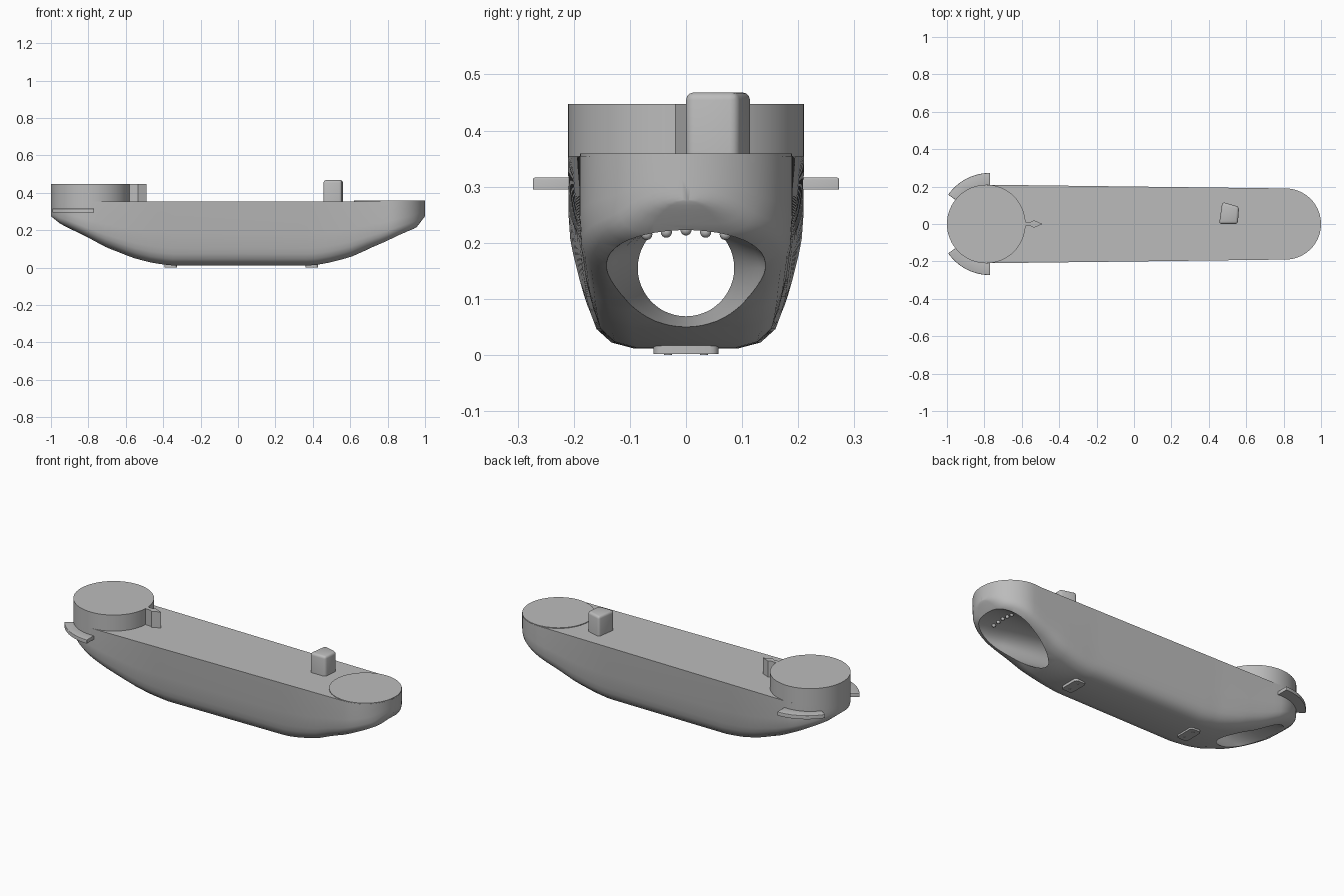
import bpy
import bmesh
from math import sin, cos, pi, radians, sqrt
from mathutils import Matrix

if "Cube" in bpy.data.objects:
    bpy.data.objects.remove(bpy.data.objects["Cube"])

grey = bpy.data.materials.new("plain grey")
grey.use_nodes = True
grey.diffuse_color = (0.5, 0.5, 0.5, 1)
grey.node_tree.nodes["Principled BSDF"].inputs["Base Color"].default_value = (0.5, 0.5, 0.5, 1)


def interp(x, table):
    for (xa, a), (xb, b) in zip(table, table[1:]):
        if x <= xb:
            return a + (b - a) * max(0, x - xa) / (xb - xa)
    return table[-1][1]


def finish(name, bm, angle=35):
    bmesh.ops.recalc_face_normals(bm, faces=bm.faces)
    mesh = bpy.data.meshes.new(name)
    bm.to_mesh(mesh)
    bm.free()
    mesh.materials.append(grey)
    obj = bpy.data.objects.new(name, mesh)
    bpy.context.collection.objects.link(obj)
    smooth(obj, angle)
    return obj


def smooth(obj, angle=35):
    bpy.ops.object.select_all(action='DESELECT')
    obj.select_set(True)
    bpy.context.view_layer.objects.active = obj
    bpy.ops.object.shade_smooth_by_angle(angle=radians(angle))


def loft(name, rings):
    bm = bmesh.new()
    loops = [[bm.verts.new(p) for p in ring] for ring in rings]
    n = len(loops[0])
    for a, b in zip(loops, loops[1:]):
        for i in range(n):
            j = (i + 1) % n
            bm.faces.new((a[i], a[j], b[j], b[i]))
    bm.faces.new(loops[0])
    bm.faces.new(loops[-1])
    return finish(name, bm)


def prism(name, outline, z0, z1, bevel=0.0):
    bm = bmesh.new()
    base = bm.faces.new([bm.verts.new((x, y, z0)) for x, y in outline])
    top = bmesh.ops.extrude_face_region(bm, geom=[base])["geom"]
    verts = [v for v in top if isinstance(v, bmesh.types.BMVert)]
    bmesh.ops.translate(bm, verts=verts, vec=(0, 0, z1 - z0))
    if bevel:
        edges = [e for e in bm.edges if max(v.co.z for v in e.verts) > z0 + 1e-5]
        bmesh.ops.bevel(bm, geom=edges, offset=bevel, segments=3,
                        profile=0.5, affect='EDGES')
    return finish(name, bm)


def circle(cx, cy, r, n=64):
    return [(cx + r * cos(2 * pi * i / n), cy + r * sin(2 * pi * i / n)) for i in range(n)]


# Hull: sections lofted from the tower end to the low end
DECK, TOWER_X, TOWER_R, NOSE_X, NOSE_R = 0.355, -0.79, 0.21, 0.81, 0.19
KEEL = [(-1, 0.275), (-0.95, 0.235), (-0.72, 0.115), (-0.56, 0.052), (-0.46, 0.026),
        (-0.36, 0.012), (0.4, 0.012), (0.48, 0.025), (0.6, 0.056), (0.7, 0.1),
        (0.78, 0.13), (0.95, 0.21), (1, 0.275)]
# height fraction, width share amidships, width share at the ends
SECTION = [(1, 1, 1), (0.5, 0.92, 1), (0.27, 0.87, 0.985), (0.18, 0.83, 0.95),
           (0.1, 0.78, 0.89), (0.03, 0.65, 0.75), (0, 0.46, 0.55)]


def plan_width(x):
    if x < TOWER_X:
        return sqrt(max(0, TOWER_R ** 2 - (x - TOWER_X) ** 2))
    if x > NOSE_X:
        return sqrt(max(0, NOSE_R ** 2 - (x - NOSE_X) ** 2))
    return interp(x, [(TOWER_X, TOWER_R), (NOSE_X, NOSE_R)])


def hull_ring(x):
    w, keel = plan_width(x), interp(x, KEEL)
    end = interp(abs(x), [(0.4, 0), (0.8, 1)])
    side = [(w * (m + (e - m) * end), keel + (DECK - keel) * t) for t, m, e in SECTION]
    return [(x, y, z) for y, z in side] + [(x, -y, z) for y, z in reversed(side)]


arc = [0.04 + (pi / 2 - 0.04) * i / 14 for i in range(15)]
stations = [TOWER_X - TOWER_R * cos(a) for a in arc]
stations += [TOWER_X + (NOSE_X - TOWER_X) * i / 40 for i in range(1, 40)]
stations += [NOSE_X + NOSE_R * cos(a) for a in reversed(arc)]
hull = loft("hull", [hull_ring(x) for x in stations])

# Tunnel: round bore flaring to wide mouths under both ends
FLARE = [(0.4, 0.086), (0.58, 0.105), (0.7, 0.122), (0.8, 0.14), (0.95, 0.15), (1.1, 0.155)]
ROOF = [(0.55, 0.086), (0.95, 0.068), (1.1, 0.064)]


def bore_ring(x):
    r, top = interp(abs(x), FLARE), interp(abs(x), ROOF)
    ring = []
    for i in range(48):
        a = 2 * pi * i / 48
        ring.append((x, r * cos(a), 0.155 + sin(a) * (top if sin(a) > 0 else r)))
    return ring


cutter = loft("tunnel_cutter", [bore_ring(-1.1 + 0.05 * i) for i in range(45)])
cutter.hide_render = True
cut = hull.modifiers.new("tunnel", 'BOOLEAN')
cut.operation = 'DIFFERENCE'
cut.solver = 'EXACT'
cut.object = cutter
bpy.context.view_layer.objects.active = hull
bpy.ops.object.modifier_apply(modifier=cut.name)
bpy.data.objects.remove(cutter)
smooth(hull)

# Round tower with pointed fin, and the thin disc at the low end
prism("tower", circle(TOWER_X, 0, TOWER_R), 0.32, 0.447)
prism("end_disc", circle(NOSE_X, 0, NOSE_R - 0.001), 0.35, 0.359)
half = [(-0.6, 0.012), (-0.55, 0.012), (-0.535, 0.02)]
prism("tower_fin", half + [(-0.49, 0)] + [(x, -y) for x, y in reversed(half)], 0.35, 0.447)

# Upright block on the deck
prism("deck_block", [(0.455, 0.0), (0.555, 0.0), (0.562, 0.092), (0.472, 0.118)],
      0.35, 0.468, 0.014)

# Curved side wings around the tower
for name, side in (("left_wing", 1), ("right_wing", -1)):
    angles = [radians(90 + 55 * i / 16) for i in range(17)]
    outline = [(-0.77 + 0.273 * cos(a), side * 0.273 * sin(a)) for a in angles]
    outline += [(-0.77 + 0.2 * cos(a), side * 0.2 * sin(a)) for a in reversed(angles)]
    prism(name, outline, 0.295, 0.316, 0.003)

# Foot pads with two studs each
for name, x in (("front_pad", -0.36), ("rear_pad", 0.395)):
    outline = []
    for cx, cy, start in ((1, 1, 0), (-1, 1, 90), (-1, -1, 180), (1, -1, 270)):
        for k in range(5):
            a = radians(start + 22.5 * k)
            outline.append((x + cx * 0.018 + 0.015 * cos(a), cy * 0.043 + 0.015 * sin(a)))
    prism(name, outline, 0.002, 0.02)
    for i, y in enumerate((-0.032, 0.032)):
        prism(f"{name}_stud_{i + 1}", circle(x, y, 0.007, 16), 0, 0.004)

# Row of small knobs under the roof of the low-end mouth
for i in range(5):
    bm = bmesh.new()
    spot = Matrix.Translation((0.86, -0.07 + 0.035 * i, 0.223 - 0.004 * abs(i - 2)))
    bmesh.ops.create_uvsphere(bm, u_segments=16, v_segments=8, radius=0.01, matrix=spot)
    finish(f"roof_knob_{i + 1}", bm)
